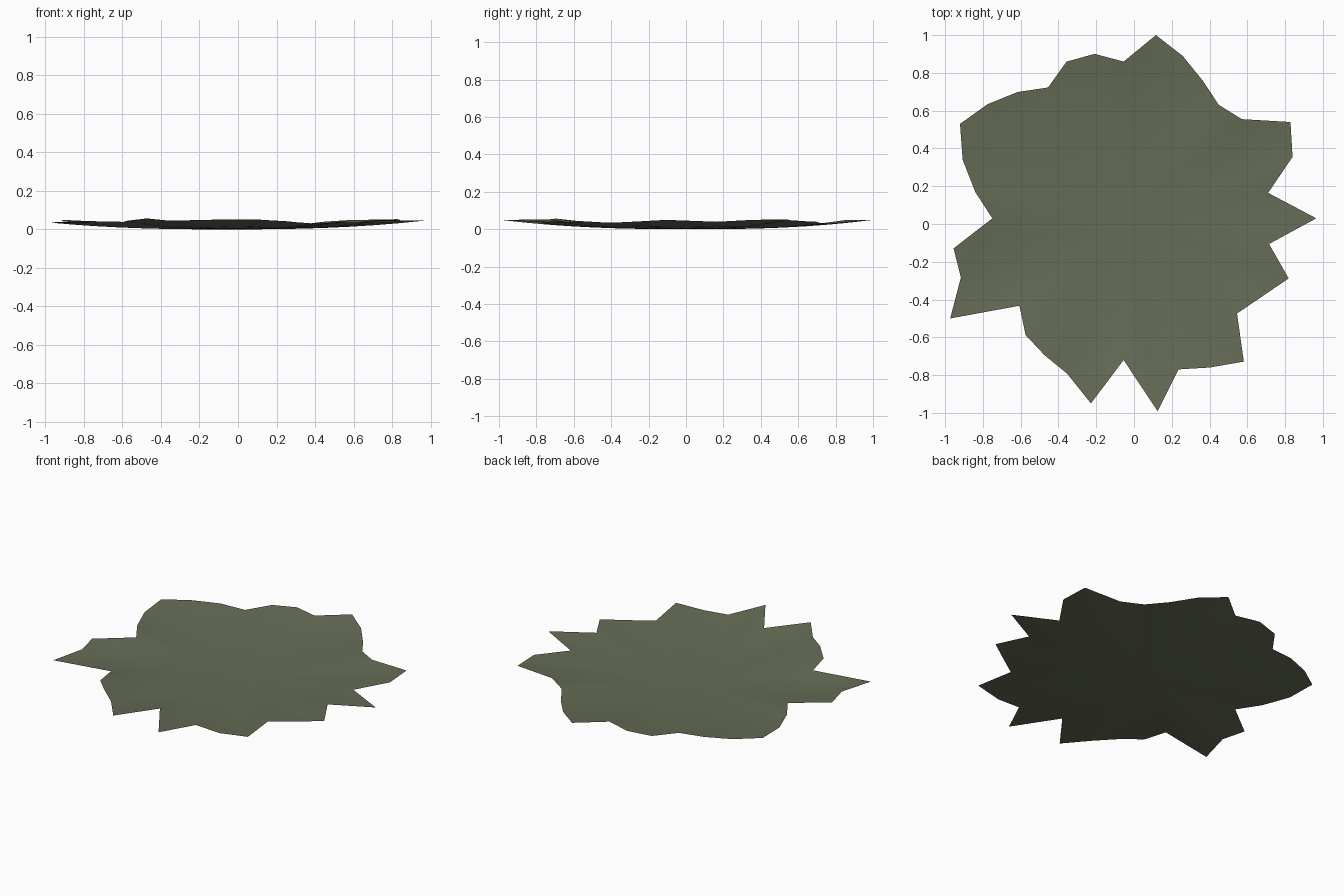
import bpy, bmesh, math

if "Cube" in bpy.data.objects:
    bpy.data.objects.remove(bpy.data.objects["Cube"])

# Ragged leaf: 36 spokes, 10 degrees apart, counter-clockwise from +x
CX, CY = -0.055, 0.03
RADII = [1.02, .777, .952, 1.02, .817, .784, .84, .915, .985,
         .83, .884, .883, .80, .873, .94, 1.0, .907, .797,
         .695, .914, .917, 1.06, .72, .807, .837, .875, .995,
         .75, 1.037, .851, .912, .99, .784, .838, .93, .782]
RIM_Z = [.045, .04, .05, .053, .048, .04, .03, .042, .05,
         .05, .047, .038, .032, .04, .043, .05, .042, .04,
         .04, .037, .038, .035, .036, .045, .057, .045, .048,
         .052, .05, .042, .03, .042, .035, .035, .04, .05]
RINGS = 8

bm = bmesh.new()
centre = bm.verts.new((CX, CY, 0))
rings = []
for k in range(1, RINGS + 1):
    t = k / RINGS
    ring = []
    for i, (r, h) in enumerate(zip(RADII, RIM_Z)):
        a = math.radians(10 * i)
        ring.append(bm.verts.new((CX + r * t * math.cos(a),
                                  CY + r * t * math.sin(a),
                                  h * t ** 2.5)))
    rings.append(ring)

# Centre fan, then bands out to the rim
n = len(RADII)
for i in range(n):
    j = (i + 1) % n
    bm.faces.new((centre, rings[0][i], rings[0][j]))
    for inner, outer in zip(rings, rings[1:]):
        bm.faces.new((inner[i], outer[i], outer[j], inner[j]))
for f in bm.faces:
    f.smooth = True

mesh = bpy.data.meshes.new("leaf")
bm.to_mesh(mesh)
bm.free()
leaf = bpy.data.objects.new("leaf", mesh)
bpy.context.collection.objects.link(leaf)

# Single dull green
mat = bpy.data.materials.new("dull green")
mat.diffuse_color = (0.13, 0.15, 0.092, 1)
mat.use_nodes = True
mat.node_tree.nodes["Principled BSDF"].inputs["Base Color"].default_value = mat.diffuse_color
mesh.materials.append(mat)
